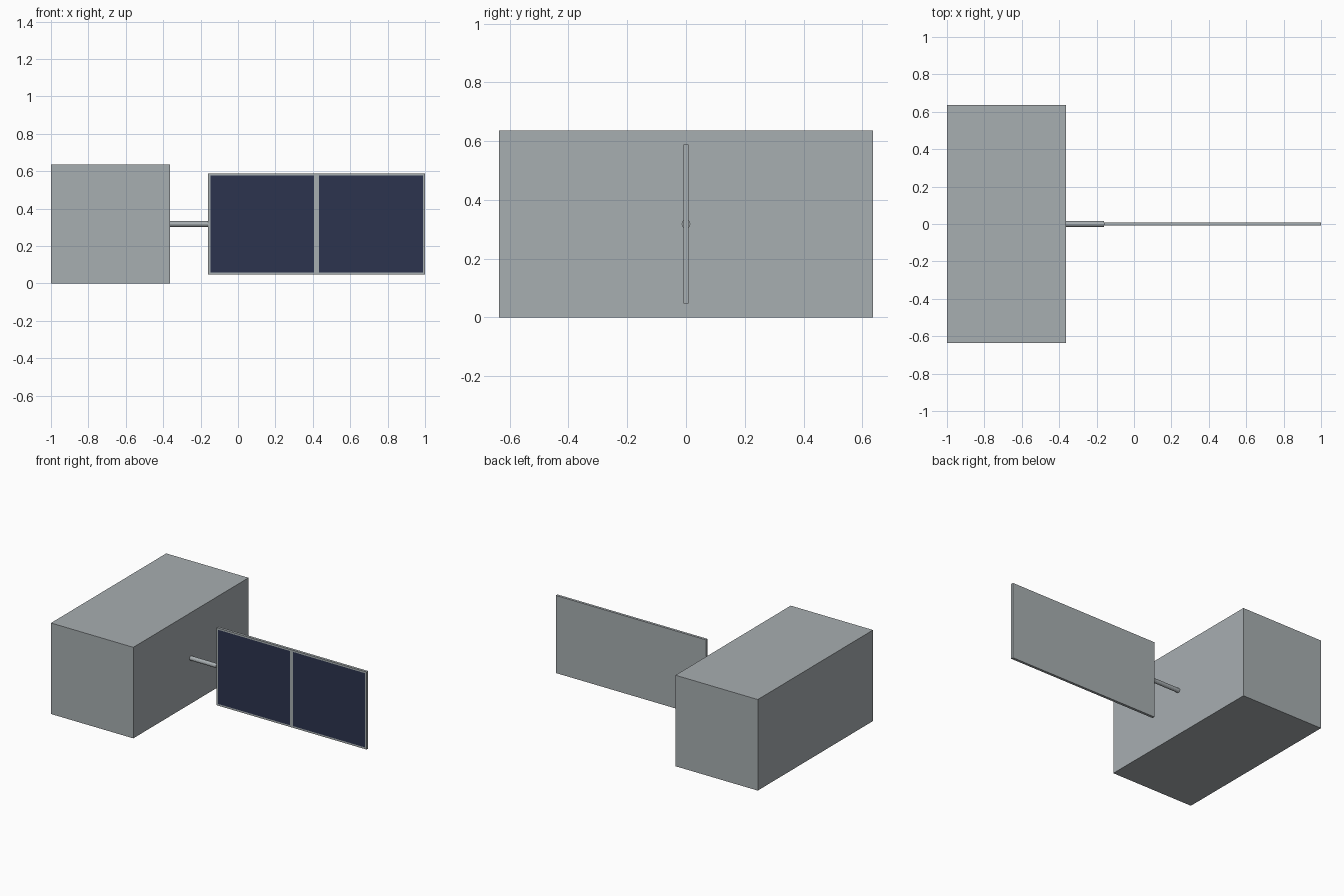
import bpy, bmesh
from math import pi
from mathutils import Matrix, Vector

old = bpy.data.objects.get("Cube")
if old:
    bpy.data.objects.remove(old, do_unlink=True)


def material(name, rgb):
    m = bpy.data.materials.new(name)
    m.use_nodes = True
    m.diffuse_color = (*rgb, 1)
    m.node_tree.nodes["Principled BSDF"].inputs["Base Color"].default_value = (*rgb, 1)
    return m


GREY = material("metal grey", (0.39, 0.425, 0.44))
NAVY = material("cell navy", (0.025, 0.033, 0.078))


def finish(name, bm, *mats):
    mesh = bpy.data.meshes.new(name)
    bm.to_mesh(mesh)
    bm.free()
    for m in mats:
        mesh.materials.append(m)
    obj = bpy.data.objects.new(name, mesh)
    bpy.context.collection.objects.link(obj)
    return obj


def box(lo, hi):
    lo, hi = Vector(lo), Vector(hi)
    bm = bmesh.new()
    bmesh.ops.create_cube(bm, size=1, matrix=Matrix.Translation((lo + hi) / 2)
                          @ Matrix.Diagonal((*(hi - lo), 1)))
    return bm


SIDE = 0.636            # body width and height
MID = SIDE / 2          # height of the boom
BODY_X = SIDE - 1       # body face that carries the boom
PANEL_X = -0.16

# Main body
finish("body", box((-1, -SIDE, 0), (BODY_X, SIDE, SIDE)), GREY)

# Boom between body and panel
length = PANEL_X - BODY_X
bm = bmesh.new()
bmesh.ops.create_cone(bm, cap_ends=True, segments=12, radius1=0.015, radius2=0.015, depth=length,
                      matrix=Matrix.Translation((BODY_X + length / 2, 0, MID))
                      @ Matrix.Rotation(pi / 2, 4, "Y"))
finish("boom", bm, GREY)

# Solar panel: a thin slab whose front is cut into a frame and two cells
HALF_H, THICK, RIM, BAR = 0.271, 0.009, 0.012, 0.013
centre = (PANEL_X + 1) / 2
bm = box((PANEL_X, -THICK, MID - HALF_H), (1, THICK, MID + HALF_H))
cuts = [((x, 0, 0), (1, 0, 0)) for x in (PANEL_X + RIM, centre - BAR, centre + BAR, 1 - RIM)]
cuts += [((0, 0, MID + s * (HALF_H - RIM)), (0, 0, 1)) for s in (-1, 1)]
for point, normal in cuts:
    bmesh.ops.bisect_plane(bm, geom=bm.verts[:] + bm.edges[:] + bm.faces[:],
                           plane_co=point, plane_no=normal)
for f in bm.faces:
    c = f.calc_center_median()
    in_cell = BAR < abs(c.x - centre) < (1 - PANEL_X) / 2 - RIM
    if f.normal.y < -0.9 and in_cell and abs(c.z - MID) < HALF_H - RIM:
        f.material_index = 1
finish("solar_panel", bm, GREY, NAVY)
